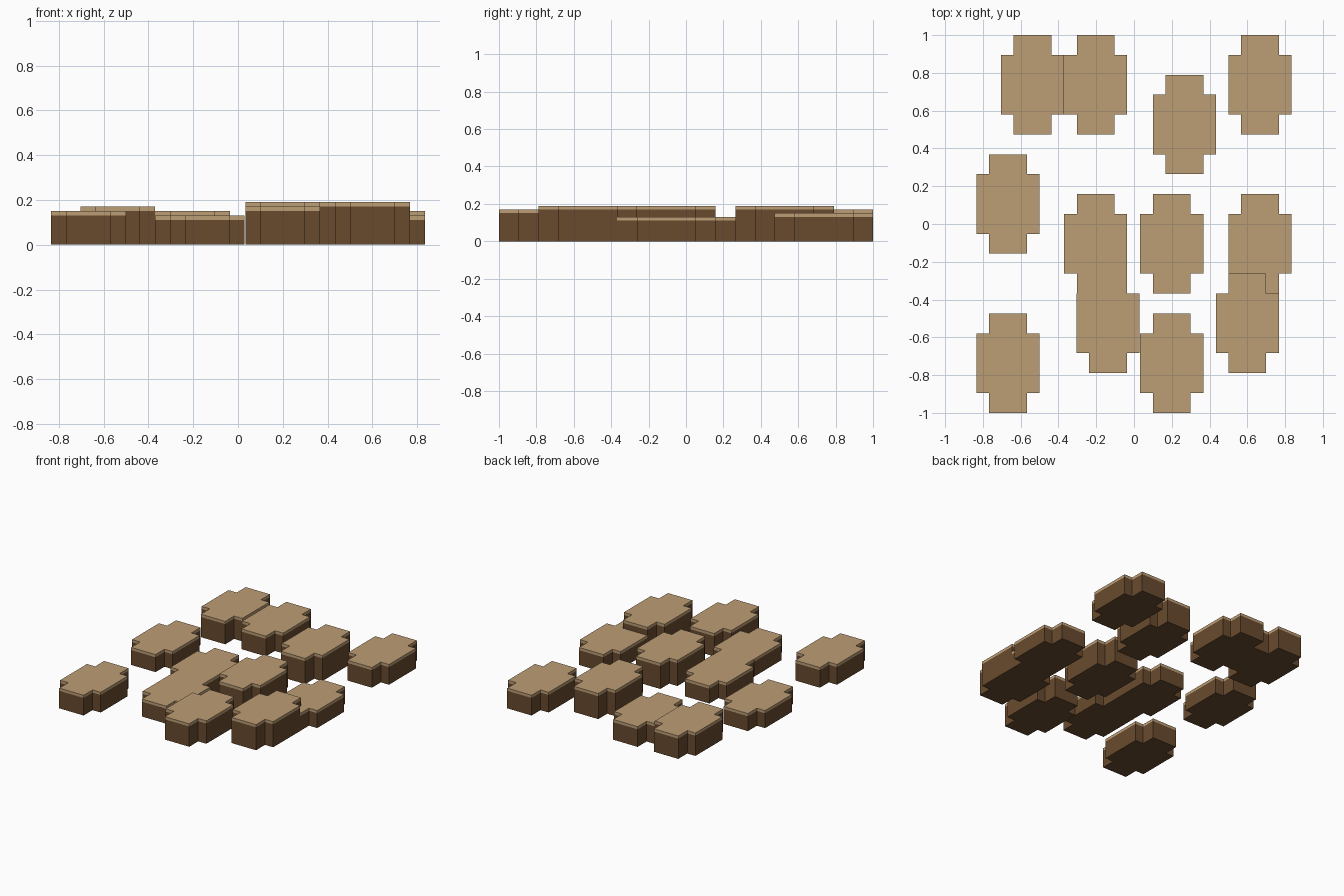
import bpy
import bmesh

cube = bpy.data.objects.get("Cube")
if cube:
    bpy.data.objects.remove(cube, do_unlink=True)


def make_material(name, rgb):
    mat = bpy.data.materials.new(name)
    mat.use_nodes = True
    mat.diffuse_color = (*rgb, 1)
    mat.node_tree.nodes["Principled BSDF"].inputs["Base Color"].default_value = (*rgb, 1)
    return mat


SOIL = make_material("dark_brown", (0.138, 0.069, 0.027))
TAN = make_material("tan", (0.503, 0.337, 0.178))

# Cross-shaped footprint: one quadrant, mirrored into the full outline
HALF_X, HALF_Y = 0.167, 0.263
ARM_X, ARM_Y = 0.1, 0.158
CAP = 0.02
quadrant = [(HALF_X, ARM_Y), (ARM_X, ARM_Y), (ARM_X, HALF_Y)]
half = quadrant + [(-x, y) for x, y in reversed(quadrant)]
OUTLINE = half + [(-x, -y) for x, y in half]


def extrude_up(bm, face, height):
    """Raise a face straight up and return the new top face."""
    result = bmesh.ops.extrude_face_region(bm, geom=[face])["geom"]
    verts = [g for g in result if isinstance(g, bmesh.types.BMVert)]
    bmesh.ops.translate(bm, verts=verts, vec=(0, 0, height))
    return next(g for g in result if isinstance(g, bmesh.types.BMFace))


def paving_block(name, x, y, height):
    bm = bmesh.new()
    base = bm.faces.new([bm.verts.new((px, py, 0)) for px, py in OUTLINE])
    # Dark body, then a thin pale cap
    top = extrude_up(bm, base, height - CAP)
    extrude_up(bm, top, CAP)
    # Remove any leftover partition between body and cap
    bm.normal_update()
    inner = [f for f in bm.faces if abs(f.normal.z) > 0.9
             and abs(f.calc_center_median().z - (height - CAP)) < 0.001]
    bmesh.ops.delete(bm, geom=inner, context='FACES_ONLY')
    # Close the underside if the extrusion consumed it
    if not any(f.calc_center_median().z < 0.001 for f in bm.faces):
        rim = [e for e in bm.edges if all(v.co.z < 0.001 for v in e.verts)]
        bmesh.ops.contextual_create(bm, geom=rim)
    bmesh.ops.recalc_face_normals(bm, faces=bm.faces[:])
    for f in bm.faces:
        f.material_index = int(f.calc_center_median().z > height - CAP)
    mesh = bpy.data.meshes.new(name)
    bm.to_mesh(mesh)
    bm.free()
    mesh.materials.append(SOIL)
    mesh.materials.append(TAN)
    obj = bpy.data.objects.new(name, mesh)
    obj.location = (x, y, 0)
    bpy.context.collection.objects.link(obj)


# Scattered blocks: x, y, height
BLOCKS = [
    (-0.537, 0.737, 0.17), (-0.203, 0.737, 0.15), (0.667, 0.737, 0.15),
    (0.267, 0.527, 0.19), (-0.667, 0.106, 0.13),
    (-0.203, -0.105, 0.13), (0.2, -0.105, 0.19), (0.667, -0.105, 0.13),
    (-0.137, -0.525, 0.13), (0.6, -0.525, 0.19),
    (0.2, -0.737, 0.17), (-0.667, -0.737, 0.15),
]
for number, (x, y, height) in enumerate(BLOCKS, 1):
    paving_block(f"paving_block_{number}", x, y, height)
